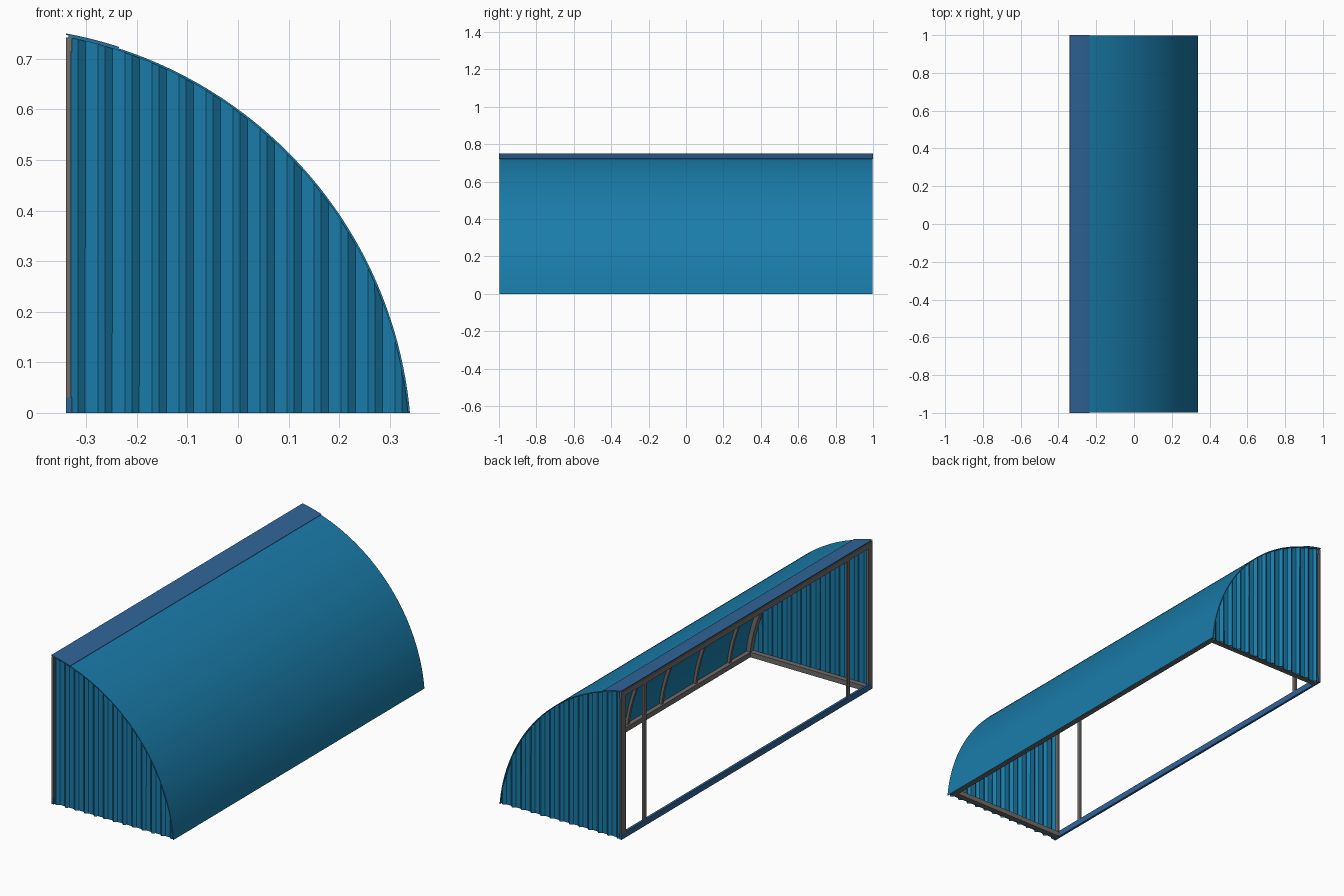
import bpy, bmesh, math

if "Cube" in bpy.data.objects:
    bpy.data.objects.remove(bpy.data.objects["Cube"])

CX, CZ, R = -0.494, -0.076, 0.8375   # arc of the roof, outer surface


def material(name, rgb):
    m = bpy.data.materials.new(name)
    m.diffuse_color = (*rgb, 1)
    m.use_nodes = True
    m.node_tree.nodes["Principled BSDF"].inputs["Base Color"].default_value = m.diffuse_color
    return m


teal = material("teal_sheet", (0.01, 0.2, 0.4))
blue = material("blue_trim", (0.03, 0.13, 0.32))
grey = material("grey_steel", (0.16, 0.15, 0.14))


def arc_z(x, r=R):
    return CZ + math.sqrt(max(r * r - (x - CX) ** 2, 0))


def finish(name, bm, mat, smooth=False):
    bmesh.ops.recalc_face_normals(bm, faces=bm.faces)
    me = bpy.data.meshes.new(name)
    bm.to_mesh(me)
    bm.free()
    ob = bpy.data.objects.new(name, me)
    bpy.context.collection.objects.link(ob)
    me.materials.append(mat)
    if smooth:
        bpy.ops.object.select_all(action='DESELECT')
        ob.select_set(True)
        bpy.context.view_layer.objects.active = ob
        bpy.ops.object.shade_smooth_by_angle(angle=math.radians(30))
    return ob


def box(name, x0, x1, y0, y1, z0, z1, mat):
    bm = bmesh.new()
    bmesh.ops.create_cube(bm, size=1)
    for v in bm.verts:
        v.co = ((x0 + x1) / 2 + v.co.x * (x1 - x0),
                (y0 + y1) / 2 + v.co.y * (y1 - y0),
                (z0 + z1) / 2 + v.co.z * (z1 - z0))
    return finish(name, bm, mat)


def arc_band(name, r_out, thick, x_start, x_end, y0, y1, mat, n=40):
    """Curved strip following the roof arc, extruded along y."""
    a0 = math.acos((x_start - CX) / r_out)
    a1 = math.acos(min((x_end - CX) / r_out, 1))
    # stop on the ground
    a1 = max(a1, math.asin(-CZ / r_out))
    pts = []
    for r, order in ((r_out, range(n + 1)), (r_out - thick, range(n, -1, -1))):
        for i in order:
            a = a0 + (a1 - a0) * i / n
            pts.append((CX + r * math.cos(a), max(0, CZ + r * math.sin(a))))
    bm = bmesh.new()
    rings = [[bm.verts.new((x, y, z)) for x, z in pts] for y in (y0, y1)]
    m = len(pts)
    for i in range(m):
        j = (i + 1) % m
        bm.faces.new((rings[0][i], rings[0][j], rings[1][j], rings[1][i]))
    for ring in rings:
        for i in range(n):
            bm.faces.new((ring[i], ring[i + 1], ring[m - 2 - i], ring[m - 1 - i]))
    return finish(name, bm, mat, True)


# Curved roof sheet and ridge cap
arc_band("roof_sheet", R, 0.004, -0.335, 0.5, -0.998, 0.998, teal, 48)
arc_band("ridge_cap", R + 0.003, 0.003, -0.34, -0.235, -1, 1, blue, 8)


# Ribbed end walls: flat strips with V-shaped ribs
def end_wall(name, s):
    xs, x, k = [], -0.33, 0
    steps = (0.0137, 0.0137, 0.026)
    while x < 0.335:
        xs.append((x, 0.996 if k % 3 == 1 else 0.984))
        x += steps[k % 3]
        k += 1
    xs.append((0.336, 0.984))
    bm = bmesh.new()
    prev = None
    for x, y in xs:
        pair = (bm.verts.new((x, s * y, 0)),
                bm.verts.new((x, s * y, max(arc_z(x, R - 0.002), 0.004))))
        if prev:
            bm.faces.new((prev[0], pair[0], pair[1], prev[1]))
        prev = pair
    ob = finish(name, bm, teal)
    mod = ob.modifiers.new("thickness", 'SOLIDIFY')
    mod.thickness = 0.003
    mod.offset = 0


# Parts repeated at both ends
for s, side in ((-1, "front"), (1, "rear")):
    end_wall(side + "_end_wall", s)
    ya, yb = sorted((s * 0.955, s * 0.981))
    arc_band(side + "_end_rib", R - 0.004, 0.022, -0.33, 0.5, ya, yb, grey, 32)
    box(side + "_end_base_rail", -0.33, 0.33, ya, yb, 0, 0.025, grey)
    pa, pb = sorted((s * 0.965, s * 0.998))
    box(side + "_corner_post", -0.34, -0.33, pa, pb, 0.03, 0.715, grey)
    qa, qb = s * 0.81 - 0.01, s * 0.81 + 0.01
    box(side + "_opening_post", -0.34, -0.33, qa, qb, 0.03, 0.715, grey)

# Rails along the length
box("opening_base_rail", -0.34, -0.328, -0.998, 0.998, 0, 0.03, blue)
box("opening_top_rail", -0.34, -0.328, -0.998, 0.998, 0.715, 0.742, grey)
box("eave_base_rail", 0.31, 0.332, -0.98, 0.98, 0, 0.025, grey)

# Inner curved ribs
for i in range(-3, 4):
    y = i * 0.27
    arc_band(f"roof_rib_{i + 4}", R - 0.004, 0.014, -0.33, 0.5, y - 0.007, y + 0.007, grey, 32)

# Purlins under the sheet
for i, x in enumerate((-0.24, 0.0, 0.2)):
    arc_band(f"purlin_{i + 1}", R - 0.0038, 0.01, x - 0.007, x + 0.007, -0.98, 0.98, grey, 1)
